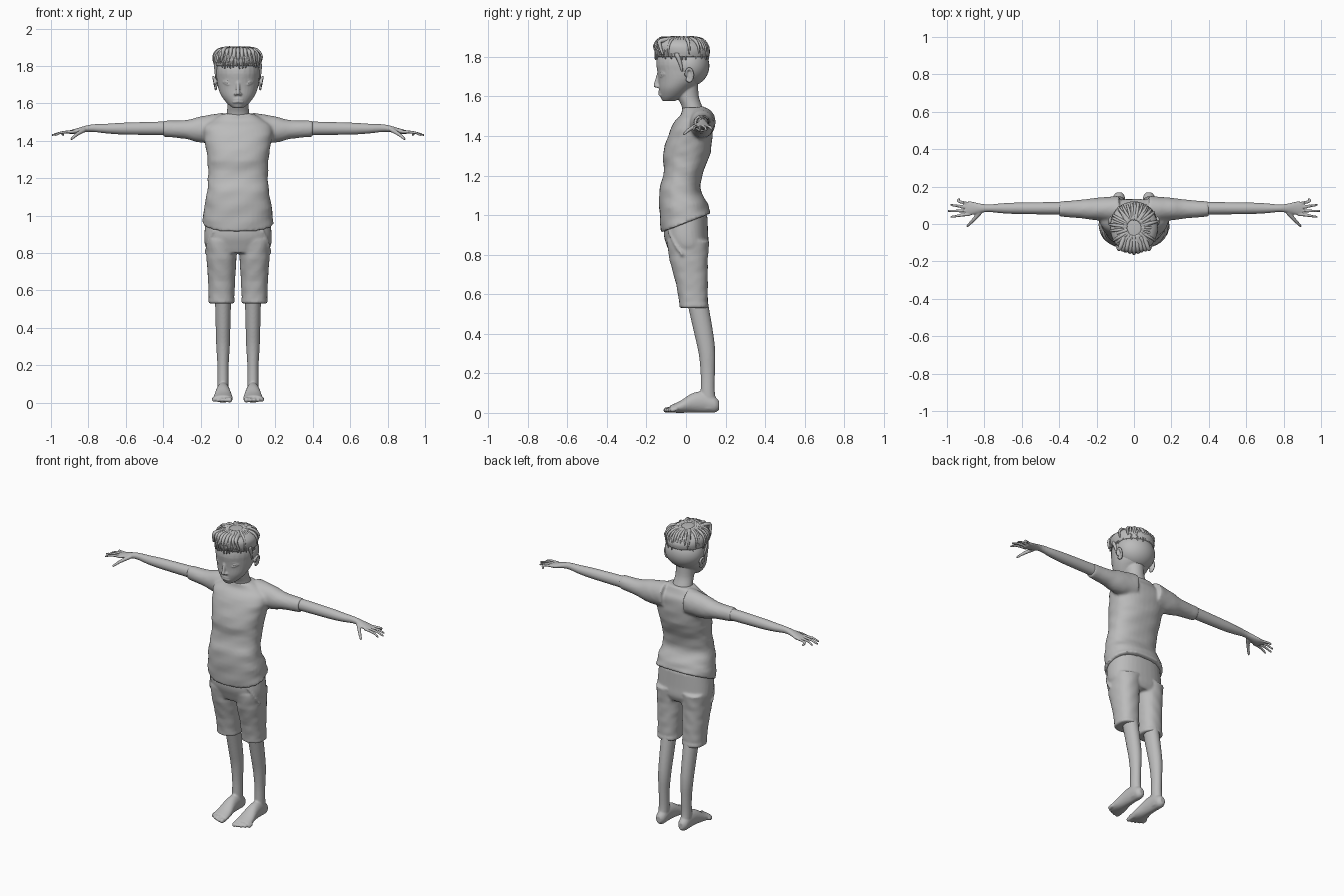
import bpy, bmesh, math, random
from mathutils import Vector

random.seed(4)
cube = bpy.data.objects.get("Cube")
if cube:
    bpy.data.objects.remove(cube)

colour = (0.5, 0.5, 0.5, 1)
grey = bpy.data.materials.new("plain grey")
grey.use_nodes = True
grey.diffuse_color = colour
grey.node_tree.nodes["Principled BSDF"].inputs["Base Color"].default_value = colour


def spline(rows, steps=4):
    """Smooth interpolation through rows of numbers."""
    result = []
    last = len(rows) - 1
    for index in range(last):
        before, start, end, after = (rows[max(0, min(last, index + k))] for k in (-1, 0, 1, 2))
        for step in range(steps):
            t = step / steps
            result.append([s + t / 2 * (e - b + t * (2 * b - 5 * s + 4 * e - a + t * (3 * s - b - 3 * e + a)))
                           for b, s, e, a in zip(before, start, end, after)])
    return result + [list(rows[last])]


def skin(bm, loops):
    """Join equal loops of points into a closed body."""
    rings = [[bm.verts.new(point) for point in loop] for loop in loops]
    for lower, upper in zip(rings, rings[1:]):
        for i in range(len(lower)):
            bm.faces.new((lower[i - 1], lower[i], upper[i], upper[i - 1]))
    bm.faces.new(rings[0])
    bm.faces.new(rings[-1])


def circle(count):
    return [(math.cos(math.tau * i / count), math.sin(math.tau * i / count)) for i in range(count)]


def loft(bm, axis, offset, rings, power=2, hem=None, fold=0):
    """Rings are (position along axis, centre, half width, half depth)."""
    loops = []
    for along, centre, width, depth in spline(rings):
        loop = []
        for c, s in circle(36):
            crease = math.sin(along * 75 + 4 * c * s) * math.sin(3 * math.atan2(s, c) + along * 9)
            size = 1 + fold * crease
            u = offset + width * size * math.copysign(abs(c) ** (2 / power), c)
            v = depth * size * math.copysign(abs(s) ** (2 / power), s)
            tilt = v * max(0, hem - along) * 2.6 if hem else 0
            v += centre
            loop.append({"x": (along, u, v), "y": (u, along, v), "z": (u, v, along + tilt)}[axis])
        loops.append(loop)
    skin(bm, loops)


def ball(bm, centre, size, count=24):
    """Ellipsoid made of stacked rings."""
    loops = []
    for i in range(count):
        angle = math.pi * (i + .1) / (count - .8)
        loops.append([[p + r * d for p, r, d in zip(centre, size, (
            c * math.sin(angle), s * math.sin(angle), math.cos(angle)))] for c, s in circle(count)])
    skin(bm, loops)


def tube(bm, points, thick, thin=None):
    """Round-ended tube through points, tapering from thick to thin."""
    thin = thin or thick
    path = [Vector(row) for row in spline(points, 3)]
    last = len(path) - 1
    direction = (path[1] - path[0]).normalized()
    turn = direction.to_track_quat("Z", "Y")
    loops = []
    for i, point in enumerate(path):
        heading = (path[min(i + 1, last)] - path[max(i - 1, 0)]).normalized()
        turn = direction.rotation_difference(heading) @ turn
        direction = heading
        radius = thick + (thin - thick) * i / last
        caps = {0: (-1.5, -1, -.5, 0), last: (0, .5, 1, 1.5)}
        for angle in caps.get(i, (0,)):
            loops.append([point + direction * radius * math.sin(angle)
                          + turn @ Vector((c, s, 0)) * radius * math.cos(angle) for c, s in circle(8)])
    skin(bm, loops)


def arc(bm, centre, width, rise, turn, radius):
    """Short bowed tube that wraps round the face."""
    x, y, z = centre
    tube(bm, [(x + width * t, y + turn * t + width * t * t / 3, z + rise * (1 - t * t))
              for t in (-1, 0, 1)], radius)


def mirror(bm):
    """Copy everything made so far to the other side."""
    copy = bmesh.ops.duplicate(bm, geom=bm.verts[:] + bm.edges[:] + bm.faces[:])
    for item in copy["geom"]:
        if isinstance(item, bmesh.types.BMVert):
            item.co.x = -item.co.x


def finish(name, bm, voxel=None, soften=2):
    """Make one smooth object; a voxel size blends its pieces into a single skin."""
    bmesh.ops.recalc_face_normals(bm, faces=bm.faces)
    mesh = bpy.data.meshes.new(name)
    bm.to_mesh(mesh)
    bm.free()
    mesh.materials.append(grey)
    mesh.shade_smooth()
    part = bpy.data.objects.new(name, mesh)
    bpy.context.collection.objects.link(part)
    if voxel:
        blend = part.modifiers.new("blend", "REMESH")
        blend.mode = "VOXEL"
        blend.voxel_size = voxel
        blend.use_smooth_shade = True
        part.modifiers.new("soften", "SMOOTH").iterations = soften


# Shirt: sleeves, then a torso with a hem that dips at the front
bm = bmesh.new()
loft(bm, "x", .08, [(.08, 1.47, .07, .08), (.2, 1.46, .06, .07), (.28, 1.46, .05, .05),
                    (.4, 1.465, .04, .043)], fold=.015)
mirror(bm)
loft(bm, "z", 0, [(.96, 0, .19, .126), (1.05, -.015, .18, .12), (1.13, -.03, .165, .104),
                  (1.22, -.012, .16, .1), (1.32, .005, .165, .12), (1.46, .034, .185, .1),
                  (1.51, .045, .14, .07), (1.545, .04, .08, .06)], power=2.3, hem=1.11, fold=.02)
finish("shirt", bm, .009, 3)

# Shorts: wide legs with hem bands and pocket edges, then the pelvis
bm = bmesh.new()
loft(bm, "z", .088, [(.53, .04, .067, .07), (.65, .03, .072, .08), (.77, .014, .08, .096),
                     (.87, .01, .085, .108)], power=2.3, fold=.02)
loft(bm, "z", .088, [(.53, .04, .07, .073), (.55, .04, .07, .074)], power=2.3)
tube(bm, [(.13, -.09, .92), (.16, -.06, .86), (.175, -.02, .8)], .006)
mirror(bm)
loft(bm, "z", 0, [(.8, .01, .15, .09), (.84, .01, .176, .105), (.9, 0, .18, .112), (1, 0, .17, .108)], power=2.3)
finish("shorts", bm, .008)

# Arms: forearm and palm, four fanned fingers and a thumb
bm = bmesh.new()
loft(bm, "x", .084, [(.35, 1.467, .034, .037), (.6, 1.465, .031, .032), (.7, 1.465, .027, .026),
                     (.79, 1.467, .02, .019), (.87, 1.45, .036, .014), (.9, 1.446, .034, .01)])
for finger in range(4):
    spread = 1.5 - finger
    reach = .993 - .015 * (spread + .5) ** 2
    tube(bm, [(.88, .08 + .019 * spread, 1.448), (.94, .083 + .026 * spread, 1.445),
              (reach, .086 + .032 * spread, 1.43)], .009, .006)
tube(bm, [(.825, .06, 1.456), (.86, .02, 1.435), (.89, -.01, 1.41)], .013, .007)
mirror(bm)
finish("arms", bm, .005, 1)

# Legs: calf and ankle, foot and five toes
bm = bmesh.new()
loft(bm, "z", .08, [(.6, .05, .044, .054), (.4, .09, .039, .048), (.3, .106, .036, .042),
                    (.2, .11, .03, .036), (.1, .11, .03, .036), (.02, .118, .03, .045)])
loft(bm, "y", .08, [(.168, .038, .016, .022), (.145, .042, .031, .04), (.09, .055, .034, .053),
                    (.03, .05, .04, .048), (-.03, .03, .05, .03), (-.08, .02, .053, .018)])
for toe in range(5):
    across = .045 + .021 * toe
    tube(bm, [(across, -.05, .02), (across, -.1 + .002 * toe * toe, .014)], .01 + .005 / (toe + 1))
mirror(bm)
finish("legs", bm, .006, 1)

# Head: brows, eyelids, nostrils and ears in pairs, then skull, jaw, neck, nose and lips
bm = bmesh.new()
arc(bm, (.052, -.129, 1.742), .03, .008, .018, .006)
for lid in (-1, 1):
    arc(bm, (.052, -.128, 1.714), .026, lid * .013, .01, .004)
ball(bm, (.012, -.142, 1.65), (.009, .011, .008))
ball(bm, (.118, .016, 1.708), (.008, .016, .03))
tube(bm, [(.125 + .006 * s, .016 - .018 * c, 1.708 + .033 * s) for c, s in circle(8)], .007)
mirror(bm)
ball(bm, (0, -.02, 1.765), (.118, .13, .13))
loft(bm, "z", 0, [(1.576, -.088, .028, .03), (1.6, -.07, .058, .059), (1.64, -.052, .089, .085),
                  (1.69, -.028, .108, .112), (1.76, -.02, .117, .13)])
loft(bm, "z", 0, [(1.49, .05, .07, .06), (1.55, .03, .06, .052), (1.6, .01, .056, .055), (1.67, 0, .06, .06)])
tube(bm, [(0, -.138, 1.715), (0, -.147, 1.68), (0, -.154, 1.655)], .009, .011)
for height in (1.607, 1.621):
    arc(bm, (0, -.134, height), .022, .003, 0, .007)
finish("head", bm, .005, 1)

# Eyes
bm = bmesh.new()
ball(bm, (.051, -.108, 1.715), (.024, .022, .019))
mirror(bm)
finish("eyes", bm)

# Cropped hair round the back and sides
bm = bmesh.new()
ball(bm, (0, .014, 1.755), (.123, .104, .105), 32)
finish("cropped_hair", bm)

# Fuller top hair: sideburns, a cap with a ledge, locks from the crown and a raised fringe
bm = bmesh.new()
tube(bm, [(.114, -.045, 1.81), (.117, -.03, 1.77), (.113, -.02, 1.73)], .014, .005)
mirror(bm)
loft(bm, "z", 0, [(1.8, -.014, .122, .13), (1.83, -.017, .127, .138), (1.86, -.024, .122, .13),
                  (1.886, -.028, .095, .107), (1.9, -.028, .05, .06)])
for c, s in circle(46):
    sway = random.uniform(-.014, .014)
    drop = random.uniform(1.785, 1.82)
    tube(bm, [(c * out + sway * wave, -.02 + s * out * 1.1, height) for out, wave, height in
              ((.045, 0, 1.894), (.092, 1, 1.886), (.12, 1, 1.85), (.122, 0, drop))],
         random.uniform(.009, .012), .004)
for strand in range(-4, 5):
    x = strand * .019
    lift = random.uniform(-.006, .006)
    tube(bm, [(x * .7, -.07, 1.888), (x, -.13, 1.884 + lift),
              (x * 1.1, abs(x) * .35 - .158, 1.855), (x * 1.2, abs(x) * .4 - .149, 1.82 + lift)], .014, .006)
finish("top_hair", bm)
